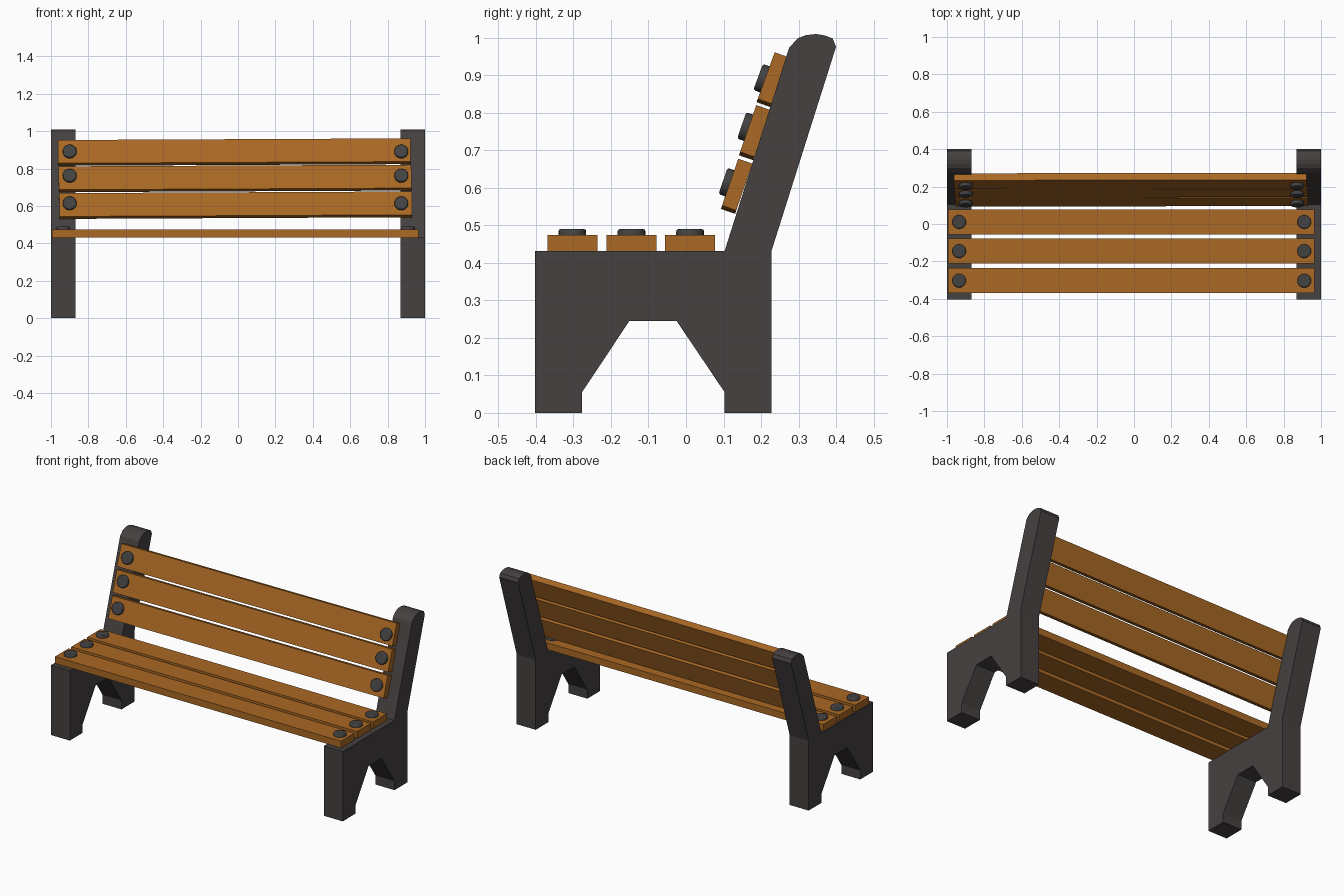
import bpy, bmesh, math
from mathutils import Matrix, Vector

if "Cube" in bpy.data.objects:
    bpy.data.objects.remove(bpy.data.objects["Cube"])


def material(name, rgb):
    m = bpy.data.materials.new(name)
    m.diffuse_color = (*rgb, 1)
    m.use_nodes = True
    m.node_tree.nodes["Principled BSDF"].inputs["Base Color"].default_value = m.diffuse_color
    return m


WOOD = material("warm wood", (0.40, 0.14, 0.018))
IRON = material("dark frame", (0.060, 0.052, 0.051))
BOLT = material("bolt grey", (0.056, 0.055, 0.056))


def add_object(name, bm, mat, matrix=Matrix()):
    bmesh.ops.recalc_face_normals(bm, faces=bm.faces)
    mesh = bpy.data.meshes.new(name)
    bm.to_mesh(mesh)
    bm.free()
    mesh.materials.append(mat)
    ob = bpy.data.objects.new(name, mesh)
    ob.matrix_world = matrix
    bpy.context.collection.objects.link(ob)
    return ob


def slat(name, size, matrix):
    bm = bmesh.new()
    bmesh.ops.create_cube(bm, size=1)
    bmesh.ops.scale(bm, vec=size, verts=bm.verts)
    return add_object(name, bm, WOOD, matrix)


def bolt(name, matrix, height):
    # Round head with a softened outer rim, base sunk into the slat
    r, sink = 0.037, 0.01
    bm = bmesh.new()
    bmesh.ops.create_cone(bm, cap_ends=True, segments=20, radius1=r, radius2=r,
                          depth=height + sink,
                          matrix=Matrix.Translation((0, 0, (height - sink) / 2)))
    rim = [e for e in bm.edges if all(v.co.z > height - 0.001 for v in e.verts)]
    bmesh.ops.bevel(bm, geom=rim, offset=0.006, segments=2, profile=0.5, affect='EDGES')
    for f in bm.faces:
        f.smooth = abs(f.normal.z) < 0.99
    return add_object(name, bm, BOLT, matrix)


# End frames: one side profile (y, z) extruded along x
PROFILE = [(-0.403, 0), (-0.277, 0), (-0.277, 0.055), (-0.151, 0.245),
           (-0.025, 0.245), (0.103, 0.055), (0.103, 0), (0.228, 0),
           (0.228, 0.432), (0.40, 0.976), (0.391, 0.998), (0.37, 1.006),
           (0.347, 1.01), (0.32, 1.007), (0.299, 0.999), (0.275, 0.974),
           (0.103, 0.432), (-0.403, 0.432)]
for side, x in (("left", -1.0), ("right", 0.87)):
    bm = bmesh.new()
    face = bm.faces.new([bm.verts.new((x, y, z)) for y, z in PROFILE])
    ext = bmesh.ops.extrude_face_region(bm, geom=[face])
    bmesh.ops.translate(bm, vec=(0.13, 0, 0),
                        verts=[g for g in ext["geom"] if isinstance(g, bmesh.types.BMVert)])
    add_object(f"{side}_frame", bm, IRON)

# Seat slats with a bolt at each end
for i, y in enumerate((-0.303, -0.145, 0.011)):
    slat(f"seat_slat_{i + 1}", (1.96, 0.133, 0.042),
         Matrix.Translation((-0.015, y, 0.453)))
    for x in (-0.935, 0.91):
        bolt(f"seat_bolt_{i + 1}", Matrix.Translation((x, y, 0.474)), 0.016)

# Leaning back slats, very slightly crooked, with bolts on the front face
BACK = [  # x, y, z of centre, lean in degrees, bolt z
    (-0.013, 0.135, 0.604, 19, 0.612),
    (-0.016, 0.183, 0.747, 19, 0.760),
    (-0.020, 0.231, 0.888, 20, 0.889)]
T = 0.04
for i, (x, y, z, deg, bolt_z) in enumerate(BACK):
    lean = math.radians(deg)
    tilt = Matrix.Rotation(-lean, 4, 'X')
    slat(f"back_slat_{i + 1}", (1.885, T, 0.132),
         Matrix.Translation((x, y, z)) @ tilt @ Matrix.Rotation(-0.005, 4, 'Y'))
    front = Vector((0, y, z)) + tilt @ Vector((0, -T / 2, 0))
    bolt_y = front.y + (bolt_z - front.z) * math.tan(lean)
    for bx in (-0.90, 0.873):
        bolt(f"back_bolt_{i + 1}", Matrix.Translation((bx, bolt_y, bolt_z))
             @ Matrix.Rotation(math.pi / 2 - lean, 4, 'X'), 0.019)
